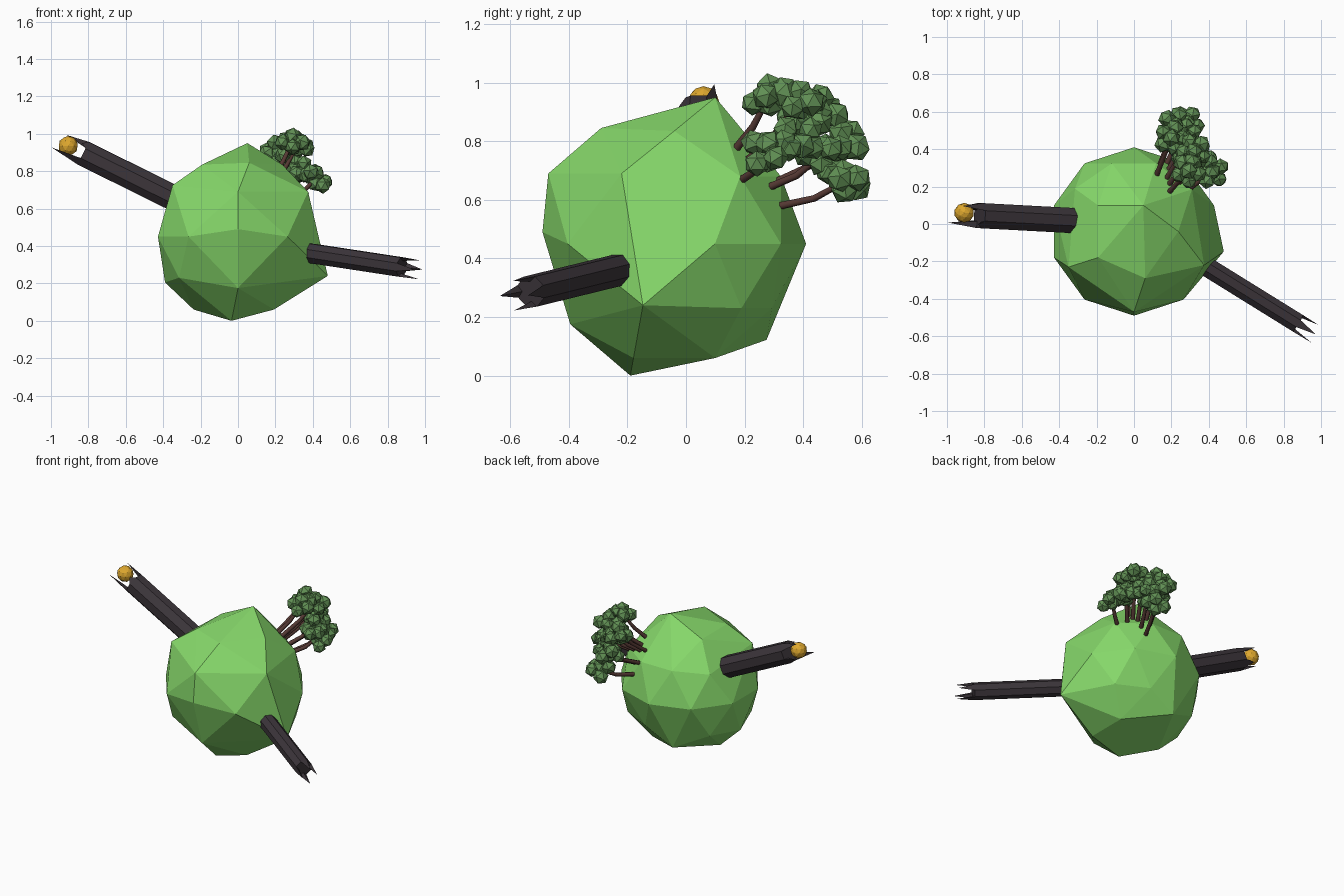
import bpy, bmesh, math, random
from mathutils import Vector, Matrix

if "Cube" in bpy.data.objects:
    bpy.data.objects.remove(bpy.data.objects["Cube"])

random.seed(4)
CENTRE = Vector((0, -0.04, 0.45))


def material(name, rgb):
    m = bpy.data.materials.new(name)
    m.diffuse_color = (*rgb, 1)
    m.use_nodes = True
    m.node_tree.nodes["Principled BSDF"].inputs["Base Color"].default_value = m.diffuse_color
    return m


GRASS = material("grass green", (0.24, 0.69, 0.145))
LEAF = material("leaf green", (0.12, 0.28, 0.09))
BARK = material("brown bark", (0.095, 0.042, 0.035))
LOG = material("charred wood", (0.044, 0.035, 0.042))
GOLD = material("amber", (0.73, 0.39, 0.028))


def finish(bm, name, mat):
    bmesh.ops.recalc_face_normals(bm, faces=bm.faces)
    me = bpy.data.meshes.new(name)
    bm.to_mesh(me)
    bm.free()
    me.materials.append(mat)
    ob = bpy.data.objects.new(name, me)
    bpy.context.collection.objects.link(ob)
    return ob


def ring(radius, z, angles):
    return [CENTRE + Vector((radius * math.cos(math.radians(a)),
                             radius * math.sin(math.radians(a)), z)) for a in angles]


# Round faceted body: regular rings plus a few pulled-out corners
points = ring(0.45, 0, [18 + 36 * i for i in range(10) if i != 7])
points += ring(0.39, 0.205, [144]) + ring(0.383, 0.23, [36, 72, 108])
points += ring(0.237, 0.385, [0, 144, 216])
points += ring(0.39, -0.22, [36, 144, 216]) + ring(0.35, -0.22, [72])
points += ring(0.237, -0.39, [36, 180, 324])
points += [Vector(p) for p in (
    (0.05, 0.10, 0.95), (0.06, -0.29, 0.845), (0.0, -0.47, 0.69), (0.0, -0.49, 0.49),
    (0.375, -0.22, 0.69), (-0.35, -0.23, 0.725), (0.48, -0.147, 0.24),
    (0.0, -0.395, 0.175), (-0.39, -0.04, 0.205), (-0.09, 0.275, 0.122), (-0.035, -0.19, 0.0))]
bm = bmesh.new()
for p in points:
    bm.verts.new(p)
bmesh.ops.convex_hull(bm, input=bm.verts)
bmesh.ops.delete(bm, geom=[v for v in bm.verts if not v.link_faces], context='VERTS')
finish(bm, "body", GRASS)


# Broken logs: eight-sided with splinters around the open end
def log(name, start, end, radius, first, splinters):
    start, end = Vector(start), Vector(end)
    axis = (end - start).normalized()
    side = axis.cross(Vector((0, 0, 1))).normalized()
    up = side.cross(axis)
    bm = bmesh.new()

    def at(base, angle, r):
        return base + (side * math.cos(angle) + up * math.sin(angle)) * r

    angles = [math.tau * (i + 0.5) / 8 for i in range(8)]
    a = [bm.verts.new(at(start, t, radius)) for t in angles]
    b = [bm.verts.new(at(end, t, radius)) for t in angles]
    bm.faces.new(a)
    bm.faces.new(b)
    for i in range(8):
        j = (i + 1) % 8
        bm.faces.new((a[i], a[j], b[j], b[i]))
    for k, length in enumerate(splinters):
        i = first + 2 * k
        t = math.tau * (i + 1) / 8
        p = bm.verts.new(at(end, angles[i], radius))
        q = bm.verts.new(at(end, angles[(i + 1) % 8], radius))
        s = bm.verts.new(at(end, t, radius * 0.6))
        tip = bm.verts.new(at(end + axis * length, t, radius * 0.9))
        for f in ((p, q, tip), (q, s, tip), (s, p, tip), (p, s, q)):
            bm.faces.new(f)
    finish(bm, name, LOG)


log("left_log", (-0.30, 0.017, 0.635), (-0.825, 0.045, 0.895), 0.073, 0,
    (0.13, 0.03, 0.165, 0.07))
log("right_log", (0.375, -0.22, 0.363), (0.875, -0.53, 0.287), 0.056, 1,
    (0.11, 0.10, 0.115, 0.12))

# Amber ball held between the splinters
bm = bmesh.new()
bmesh.ops.create_icosphere(bm, subdivisions=2, radius=0.053,
                           matrix=Matrix.Translation((-0.908, 0.06, 0.935)))
finish(bm, "amber_ball", GOLD)


# Trees: bent trunk and a cluster of faceted leaf clumps
def tree(index, crown):
    crown = Vector(crown)
    out = (crown - CENTRE).normalized()
    base = CENTRE + out * 0.41
    bend = base.lerp(crown, 0.55) - Vector((0, 0, 0.018))
    cu = bpy.data.curves.new(f"trunk_{index}", 'CURVE')
    cu.dimensions = '3D'
    cu.bevel_depth = 0.013
    cu.bevel_resolution = 1
    cu.use_fill_caps = True
    sp = cu.splines.new('POLY')
    sp.points.add(2)
    for p, co, r in zip(sp.points, (base, bend, crown), (1.1, 0.95, 0.7)):
        p.co = (*co, 1)
        p.radius = r
    cu.materials.append(BARK)
    bpy.context.collection.objects.link(bpy.data.objects.new(f"trunk_{index}", cu))

    bm = bmesh.new()
    offsets = [Vector((0, 0, 0.03)), Vector((0, 0, -0.025))]
    for i in range(5):
        t = math.tau * i / 5 + index
        offsets.append(Vector((math.cos(t), math.sin(t), random.uniform(-0.7, 0.7))) * 0.055)
    for o in offsets:
        spin = Matrix.Rotation(random.uniform(0, 3), 4, Vector((1, random.random(), 0.5)))
        bmesh.ops.create_icosphere(bm, subdivisions=1, radius=random.uniform(0.043, 0.05),
                                   matrix=Matrix.Translation(crown + o) @ spin)
    finish(bm, f"leaves_{index}", LEAF)


for n, crown in enumerate([
        (0.20, 0.46, 0.92), (0.29, 0.285, 0.955), (0.32, 0.39, 0.94), (0.415, 0.28, 0.76),
        (0.35, 0.34, 0.81), (0.22, 0.53, 0.80), (0.28, 0.54, 0.66), (0.28, 0.46, 0.75),
        (0.27, 0.40, 0.86)]):
    tree(n, crown)
